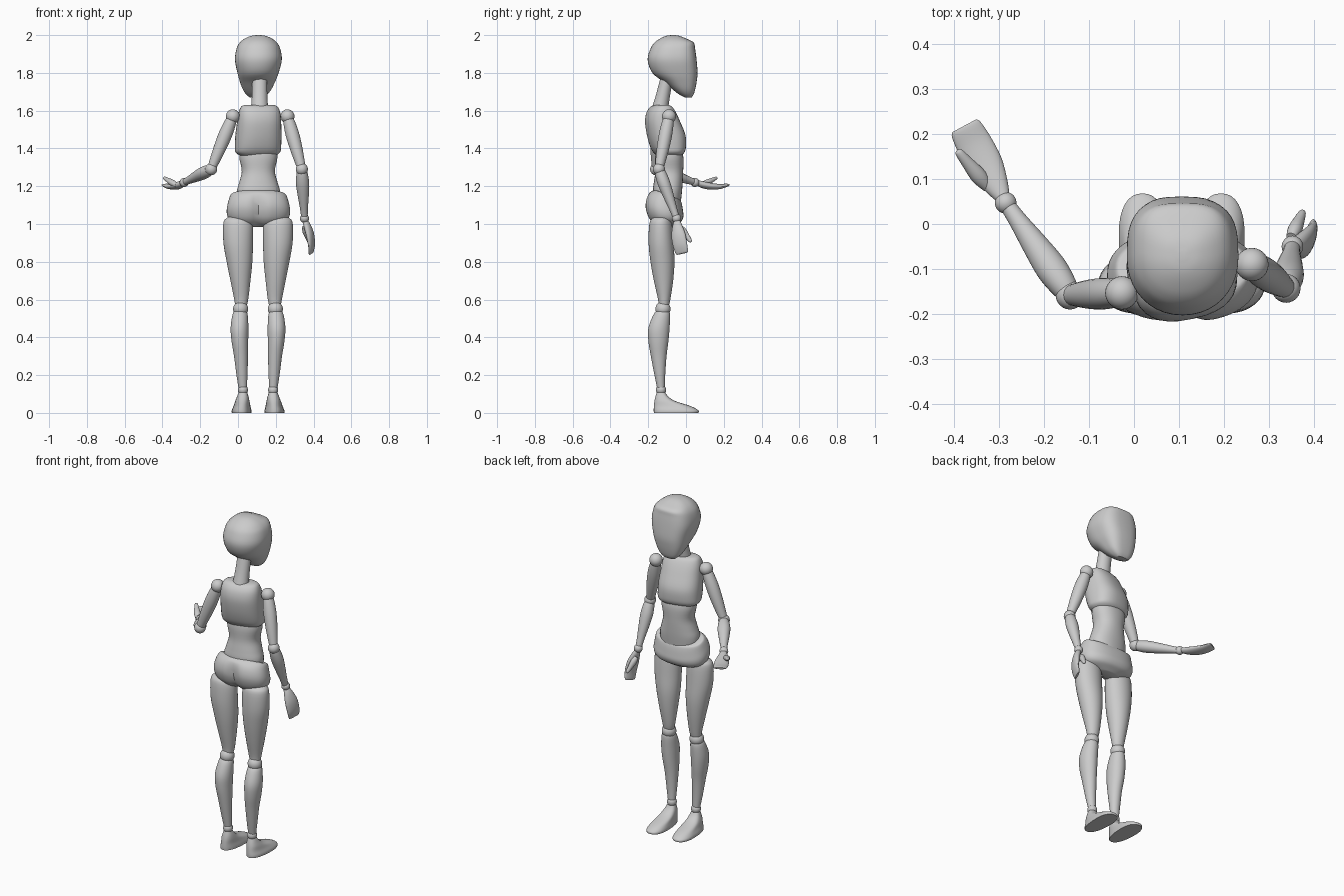
import bpy, bmesh, math
from mathutils import Vector, Matrix


def smooth_rows(rows, sub=4):
    """Catmull-Rom resampling of cross-section rows."""
    out = []
    for i in range(len(rows) - 1):
        p = [rows[max(i - 1, 0)], rows[i], rows[i + 1], rows[min(i + 2, len(rows) - 1)]]
        for k in range(sub):
            t = k / sub
            out.append([0.5 * (2 * b + (c - a) * t + (2 * a - 5 * b + 4 * c - d) * t * t
                               + (3 * b - a - 3 * c + d) * t ** 3) for a, b, c, d in zip(*p)])
    return out + [list(rows[-1])]


def finish(obj, angle=40):
    bpy.ops.object.select_all(action='DESELECT')
    obj.select_set(True)
    bpy.context.view_layer.objects.active = obj
    bpy.ops.object.shade_smooth_by_angle(angle=math.radians(angle))
    return obj


def loft(name, rows, n=32, widest=0.5, ef=2.0, eb=2.0, matrix=None, edit=None):
    """Skin through rows of (z, centre x, half width, back y, front y)."""
    bm = bmesh.new()
    rings = []
    for z, cx, rx, y0, y1 in smooth_rows(rows):
        cy = y0 + (y1 - y0) * widest
        ring = []
        for k in range(n):
            a = 2 * math.pi * k / n
            c, s = math.cos(a), math.sin(a)
            e = 2 / (ef if s > 0 else eb)
            x = cx + rx * math.copysign(abs(c) ** e, c)
            y = cy + ((y1 - cy) if s > 0 else (cy - y0)) * math.copysign(abs(s) ** e, s)
            co = Vector((x, y, z))
            ring.append(bm.verts.new(edit(co) if edit else co))
        rings.append(ring)
    for a, b in zip(rings, rings[1:]):
        for k in range(n):
            j = (k + 1) % n
            bm.faces.new((a[k], a[j], b[j], b[k]))
    bm.faces.new(rings[0][::-1])
    bm.faces.new(rings[-1])
    if matrix:
        bm.transform(matrix)
    bmesh.ops.recalc_face_normals(bm, faces=bm.faces)
    me = bpy.data.meshes.new(name)
    bm.to_mesh(me)
    bm.free()
    obj = bpy.data.objects.new(name, me)
    bpy.context.collection.objects.link(obj)
    return finish(obj)


def ball(name, loc, r):
    bpy.ops.mesh.primitive_uv_sphere_add(segments=24, ring_count=16, radius=r, location=loc)
    bpy.context.object.name = name
    finish(bpy.context.object)


def limb(name, a, b, profile, side=(1, 0, 0)):
    """Loft from a to b; profile rows are (t, half width, half depth, depth offset)."""
    a, b = Vector(a), Vector(b)
    length = (b - a).length
    z = (b - a).normalized()
    x = Vector(side)
    x = (x - z * x.dot(z)).normalized()
    m = Matrix((x, z.cross(x), z)).transposed().to_4x4()
    m.translation = a
    rows = [(t * length, 0, rx, o - ry, o + ry) for t, rx, ry, o in profile]
    return loft(name, rows, 24, matrix=m)


def turn(deg):
    c = Vector((0.11, -0.115, 0))
    return Matrix.Translation(c) @ Matrix.Rotation(math.radians(deg), 4, 'Z') @ Matrix.Translation(-c)


# Head: round skull, flat face, narrow chin
loft("head", [(1.67, .098, .035, -.005, .030), (1.685, .099, .055, -.035, .040),
              (1.71, .101, .074, -.068, .048), (1.75, .103, .092, -.115, .056),
              (1.80, .106, .109, -.178, .061), (1.87, .108, .124, -.203, .056),
              (1.93, .108, .115, -.187, .048), (1.962, .108, .097, -.165, .040),
              (1.983, .108, .070, -.135, -.002), (1.996, .108, .038, -.105, -.035),
              (2.0, .108, .008, -.078, -.062)], n=40, ef=3.0, eb=2.1)

# Neck
limb("neck", (.114, -.137, 1.61), (.115, -.100, 1.78),
     [(0, .046, .043, 0), (.4, .041, .037, 0), (1, .039, .033, 0)])

# Torso: chest turned slightly, then abdomen and pelvis
loft("chest", [(1.63, .110, .080, -.165, -.095), (1.62, .110, .098, -.185, -.078),
               (1.59, .110, .110, -.205, -.058), (1.54, .110, .116, -.213, -.034),
               (1.47, .110, .121, -.203, -.006), (1.41, .110, .122, -.185, -.004),
               (1.38, .110, .118, -.168, -.012), (1.362, .110, .095, -.150, -.03)],
     ef=2.5, eb=2.5, matrix=turn(12))
loft("abdomen", [(1.40, .11, .098, -.155, -.025), (1.35, .11, .101, -.163, -.014),
                 (1.28, .11, .088, -.162, -.015), (1.22, .11, .102, -.170, -.018),
                 (1.17, .11, .115, -.175, -.022), (1.10, .11, .11, -.165, -.03)],
     ef=2.2, eb=2.2, matrix=turn(5))


def pelvis_shape(co):
    x = co.x - .108
    if co.y < -.12:
        low = max(0, min(1, (1.13 - co.z) / .06))
        co.y += .022 * low * math.exp(-(x / .03) ** 2)
    high = max(0, min(1, (co.z - 1.0) / .1))
    co.z -= .4 * high * (co.y + .105)
    return co


loft("pelvis", [(1.158, .108, .138, -.155, -.035), (1.152, .108, .148, -.172, -.026),
                (1.12, .108, .158, -.200, -.018), (1.07, .108, .168, -.218, -.013),
                (1.03, .108, .160, -.205, -.020), (1.005, .108, .130, -.180, -.035),
                (.985, .108, .065, -.145, -.065)], n=48, ef=2.3, eb=2.3, edit=pelvis_shape)

# Legs: mirrored about the body's centre line
MID = .106
for side, flip in (("left", 1), ("right", -1)):
    def put(rows):
        return [(z, MID + flip * (cx - MID), rx, y0, y1) for z, cx, rx, y0, y1 in rows]

    loft(side + "_thigh", put([(1.045, .002, .03, -.155, -.10), (1.03, .0, .062, -.178, -.085),
                               (1.0, .0, .078, -.194, -.074), (.9, .001, .078, -.198, -.066),
                               (.8, .008, .068, -.188, -.061), (.7, .013, .053, -.170, -.068),
                               (.6, .017, .037, -.148, -.083), (.56, .015, .029, -.145, -.092)]))
    ball(side + "_knee", (MID + flip * (.014 - MID), -.122, .55), .040)
    loft(side + "_shin", put([(.545, .012, .028, -.150, -.092), (.52, .011, .040, -.172, -.084),
                              (.45, .008, .047, -.199, -.087), (.38, .010, .044, -.199, -.093),
                              (.3, .016, .037, -.186, -.103), (.2, .021, .029, -.167, -.110),
                              (.13, .025, .022, -.153, -.112)]))
    ball(side + "_ankle", (MID + flip * (.026 - MID), -.132, .122), .027)
    loft(side + "_foot", put([(0, .019, .052, -.170, .066), (.014, .019, .052, -.171, .065),
                              (.036, .021, .045, -.170, .025), (.062, .023, .038, -.167, -.055),
                              (.085, .025, .031, -.162, -.092), (.108, .026, .023, -.155, -.110)]),
         widest=.62, ef=2.3, eb=2.3)

# Arms: posed differently on each side
UPPER = [(0, .024, .024, 0), (.12, .031, .031, 0), (.35, .036, .035, 0),
         (.65, .032, .032, 0), (1, .022, .022, 0)]
FORE = [(0, .024, .024, 0), (.12, .031, .031, 0), (.3, .035, .033, 0),
        (.55, .029, .028, 0), (.8, .021, .021, 0), (1, .017, .017, 0)]
THUMB = [(0, .012, .012, 0), (.3, .018, .016, 0), (.7, .013, .012, 0),
         (.95, .009, .008, 0), (1, .004, .004, 0)]
arms = [
    ("left", 1, (-.027, -.153, 1.57), (-.142, -.158, 1.29), (-.285, .047, 1.22),
     (-.377, .218, 1.207), (-.88, -.47, 0), (-.325, .082, 1.205), (-.392, .163, 1.245)),
    ("right", -1, (.262, -.090, 1.57), (.338, -.143, 1.29), (.352, -.050, 1.03),
     (.387, -.020, .843), (.35, .94, 0), (.350, -.030, .985), (.375, .027, .905)),
]
for side, s, shoulder, elbow, wrist, tip, across, thumb_a, thumb_b in arms:
    ball(side + "_shoulder", shoulder, .037)
    limb(side + "_upper_arm", shoulder, elbow, UPPER)
    ball(side + "_elbow", elbow, .032)
    limb(side + "_forearm", elbow, wrist, FORE)
    ball(side + "_wrist", wrist, .024)
    limb(side + "_hand", wrist, tip,
         [(.05, .015, .014, 0), (.22, .027, .018, -.008 * s), (.48, .039, .018, -.014 * s),
          (.75, .040, .014, -.012 * s), (.95, .036, .009, -.003 * s), (1, .030, .005, 0)], across)
    limb(side + "_thumb", thumb_a, thumb_b, THUMB, across)
